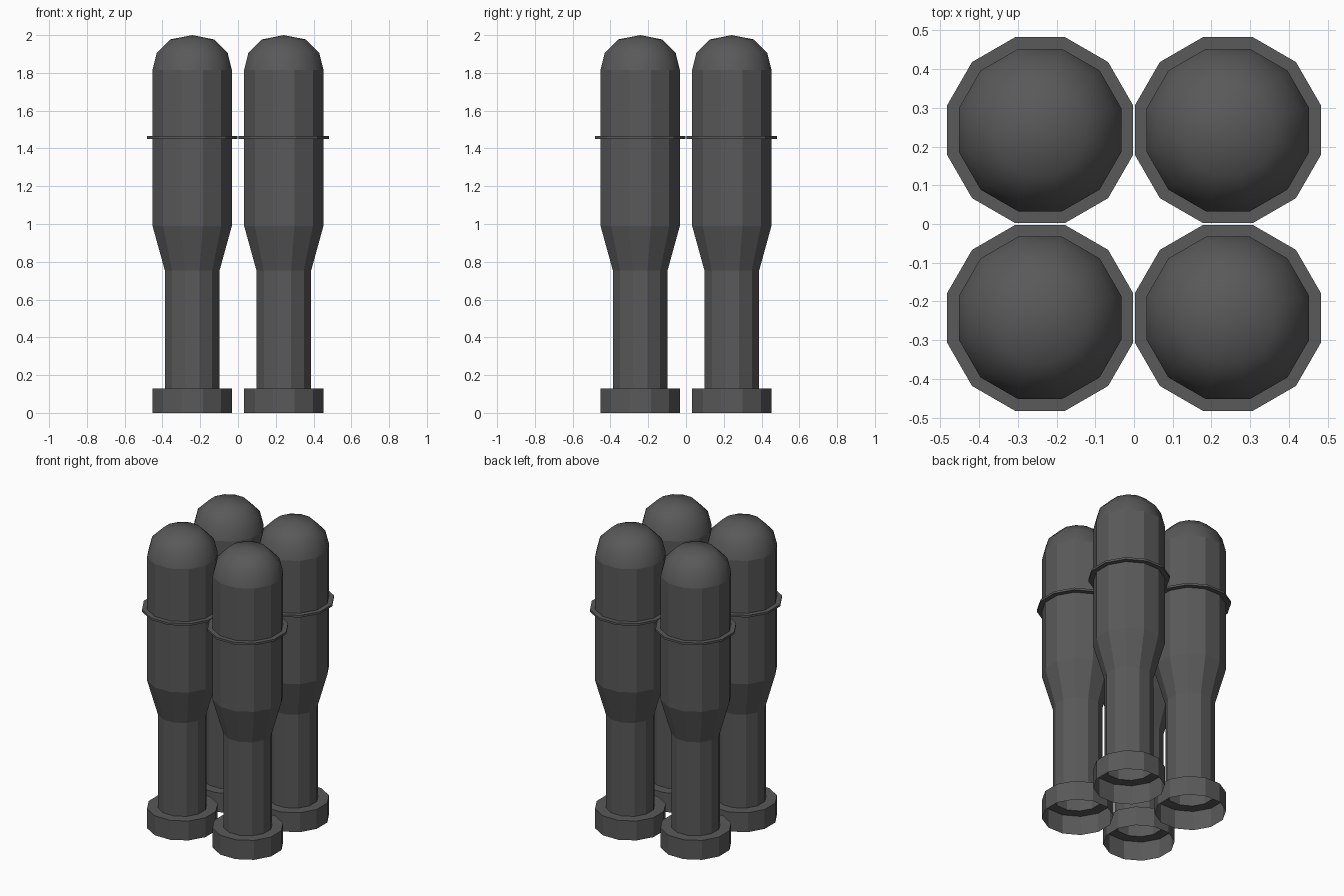
import bpy, bmesh
from math import cos, sin, pi, radians

if "Cube" in bpy.data.objects:
    bpy.data.objects.remove(bpy.data.objects["Cube"])

SIDES = 12
C = 0.2425                      # offset of each tube from the centre axes


def revolve(name, profile, center, closed=False, smooth_from=None):
    """Lathe (flat-to-flat half width, z) points into a 12-sided shell."""
    bm = bmesh.new()
    rings = []
    for a, z in profile:
        if a == 0:
            rings.append([bm.verts.new((0, 0, z))] * SIDES)
            continue
        r = a / cos(pi / SIDES)
        rings.append([bm.verts.new((r * cos(2 * pi * (i + .5) / SIDES),
                                    r * sin(2 * pi * (i + .5) / SIDES), z))
                      for i in range(SIDES)])
    pairs = list(zip(rings, rings[1:]))
    if closed:
        pairs.append((rings[-1], rings[0]))
    for lo, hi in pairs:
        for i in range(SIDES):
            j = (i + 1) % SIDES
            loop = [lo[i], lo[j], hi[j], hi[i]]
            face = bm.faces.new(list(dict.fromkeys(loop)))
            if smooth_from is not None:
                face.smooth = min(v.co.z for v in loop) >= smooth_from - 1e-4
    mesh = bpy.data.meshes.new(name)
    bm.to_mesh(mesh)
    bm.free()
    ob = bpy.data.objects.new(name, mesh)
    ob.location = (center[0], center[1], 0)
    bpy.context.collection.objects.link(ob)
    mat = bpy.data.materials.get("dark_grey")
    if mat is None:
        mat = bpy.data.materials.new("dark_grey")
        mat.diffuse_color = (0.1, 0.1, 0.1, 1)
        mat.use_nodes = True
        mat.node_tree.nodes["Principled BSDF"].inputs["Base Color"].default_value = mat.diffuse_color
    mesh.materials.append(mat)
    return ob


# open-bottomed foot, neck, flare, barrel and rounded cap
BODY = [(0.21, 0), (0.21, 0.13), (0.145, 0.13), (0.145, 0.755), (0.21, 0.99),
        (0.21, 1.815), (0.188, 1.905), (0.117, 1.977), (0, 2.0)]
# thin collar around the barrel
COLLAR = [(0.208, 1.451), (0.24, 1.451), (0.24, 1.465), (0.208, 1.465)]

for sx, xn in ((-1, "left"), (1, "right")):
    for sy, yn in ((-1, "front"), (1, "back")):
        pos = (sx * C, sy * C)
        revolve(f"tube_{yn}_{xn}", BODY, pos, smooth_from=1.815)
        revolve(f"collar_{yn}_{xn}", COLLAR, pos, closed=True)
